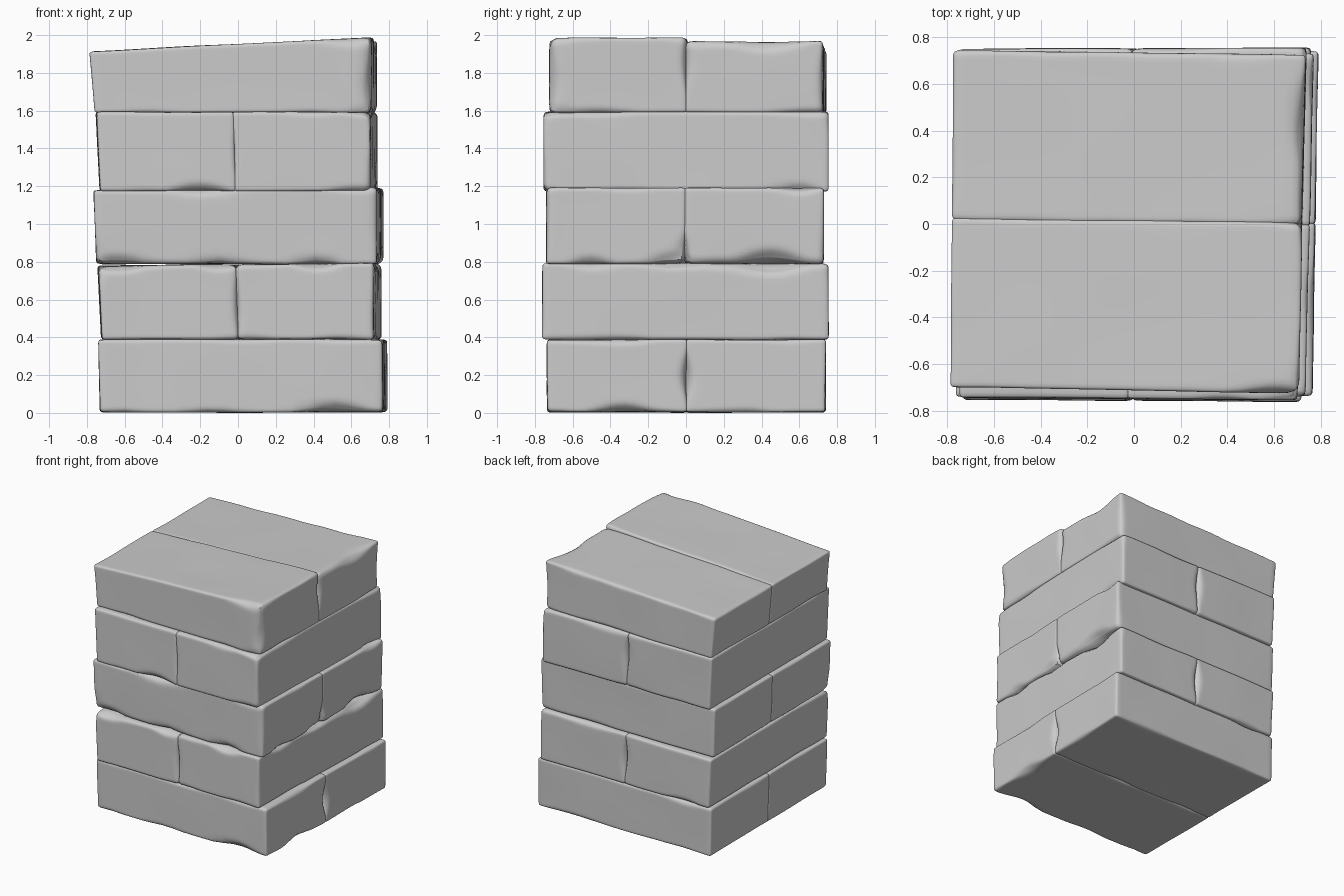
import bpy, bmesh, math
from mathutils import Vector, noise

if "Cube" in bpy.data.objects:
    bpy.data.objects.remove(bpy.data.objects["Cube"])

# Each course: split axis, footprint corners (front-left, front-right, back-right, back-left),
# bottom z, top z at left, top z at right, left-side outward lean at the top
COURSES = [
    ('y', (-.73, -.735), (.765, -.735), (.79, .74), (-.73, .74), .01, .395, .395, -.01),
    ('x', (-.72, -.755), (.72, -.76), (.76, .755), (-.725, .75), .395, .785, .80, -.02),
    ('y', (-.75, -.74), (.735, -.74), (.77, .73), (-.75, .725), .795, 1.185, 1.20, -.015),
    ('x', (-.73, -.745), (.70, -.755), (.74, .755), (-.735, .75), 1.18, 1.60, 1.60, -.02),
    ('y', (-.76, -.70), (.705, -.725), (.735, .725), (-.745, .745), 1.595, 1.92, 1.995, -.03),
]

# Worn spots: x, y, z, reach, extra edge rounding
CHIPS = [
    (.5, -.74, .02, .22, .07), (.75, -.35, .02, .2, .05), (.76, 0, .2, .16, .05),
    (.42, -.74, .82, .15, .06), (-.1, -.74, .82, .15, .05), (-.65, -.74, .82, .18, .05),
    (.75, .45, .82, .22, .09), (.75, -.08, .84, .16, .06), (.75, -.5, .82, .15, .05),
    (.72, -.74, 1.75, .25, .07), (.6, -.74, 1.98, .2, .05), (-.2, -.74, 1.19, .2, .05),
    (.72, .6, 1.21, .15, .05), (0, -.75, .6, .2, .03), (.7, 0, 1.85, .2, .03),
    (.72, .45, 1.97, .25, .06), (0, .75, .6, .2, .04), (0, .75, 1.4, .2, .03),
]


def rounding(p):
    r = .017 + .04 * max(0, noise.noise(p * 3.1)) * (.5 if p.x < -.6 else 1)
    for x, y, z, reach, amount in CHIPS:
        d = (p - Vector((x, y, z))).length / reach
        if d < 1:
            r += amount * (1 - d * d) ** 2
    return min(r, .15)


def brick(course, side, name):
    axis, fl, fr, br, bl, z0, zl, zr, lean = course
    fl, fr, br, bl = (Vector(c) for c in (fl, fr, br, bl))
    half = Vector((.75, .3775, .2)) if axis == 'y' else Vector((.3775, .75, .2))
    centre = Vector((0, .3725 * side)) if axis == 'y' else Vector((.3725 * side, 0))

    def place(q):
        u, v, w = (q.x + centre.x + .75) / 1.5, (q.y + centre.y + .75) / 1.5, q.z / .4 + .5
        xy = fl.lerp(fr, u).lerp(bl.lerp(br, u), v)
        top = zl + (zr - zl) * u
        if zr > 1.9 and side > 0:
            top -= .02 * u
        return Vector((xy.x + lean * w * (1 - u), xy.y, z0 + (top - z0) * w))

    bm = bmesh.new()
    bmesh.ops.create_cube(bm, size=2)
    bmesh.ops.subdivide_edges(bm, edges=bm.edges[:], cuts=25, use_grid_fill=True)
    for vert in bm.verts:
        # grid lines crowd towards the edges, then the edges are worn round
        q = Vector([math.sin(c * math.pi / 2) * h for c, h in zip(vert.co, half)])
        r = rounding(place(q))
        inner = Vector([max(-(h - r), min(h - r, c)) for c, h in zip(q, half)])
        d = q - inner
        if d.length > 1e-6:
            q = inner + d.normalized() * min(r, d.length)
        vert.co = place(q)
        vert.co += .004 * noise.noise_vector(vert.co * 2.3)
    mesh = bpy.data.meshes.new(name)
    bm.to_mesh(mesh)
    bm.free()
    obj = bpy.data.objects.new(name, mesh)
    bpy.context.collection.objects.link(obj)
    return obj


# Two bricks per course, alternating direction
bricks = [brick(c, s, f"brick_{i}_{'a' if s < 0 else 'b'}")
          for i, c in enumerate(COURSES) for s in (-1, 1)]

# Fuse the bricks into one stone shell
pillar = bricks[0]
pillar.name = "brick_pillar"
for other in bricks[1:]:
    mod = pillar.modifiers.new("fuse", 'BOOLEAN')
    mod.operation, mod.solver, mod.object = 'UNION', 'MANIFOLD', other
fused = bpy.data.meshes.new_from_object(
    pillar.evaluated_get(bpy.context.evaluated_depsgraph_get()))
pillar.modifiers.clear()
pillar.data = fused
for other in bricks[1:]:
    bpy.data.objects.remove(other)

# Stand the pillar on the ground
low = min(v.co.z for v in fused.vertices)
for v in fused.vertices:
    v.co.z -= low
bpy.context.view_layer.objects.active = pillar
pillar.select_set(True)
bpy.ops.object.shade_smooth_by_angle(angle=math.radians(40))
